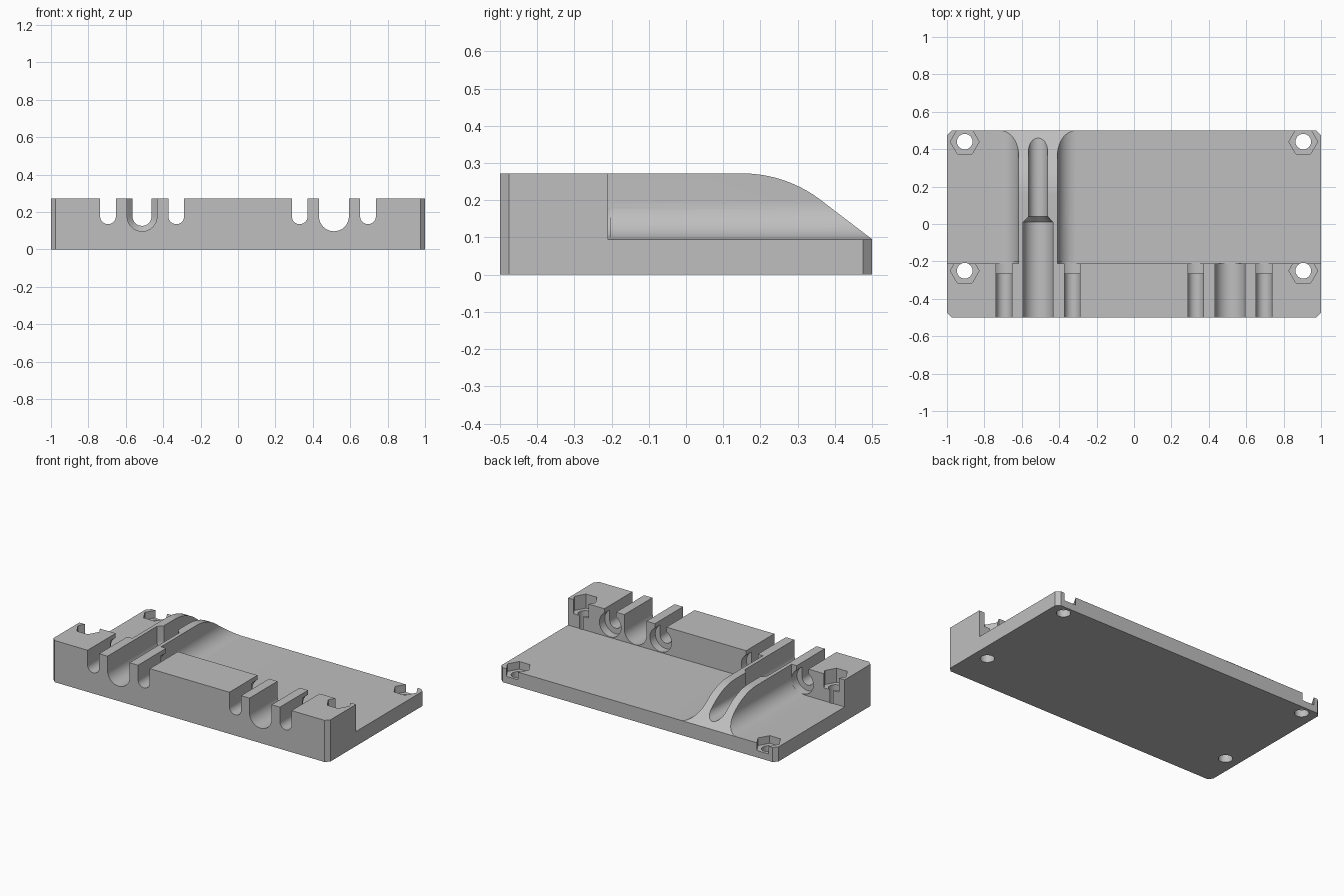
import bpy
import bmesh
from math import sin, cos, pi, radians

cube = bpy.data.objects.get("Cube")
if cube:
    bpy.data.objects.remove(cube, do_unlink=True)

TOP, DECK, WALL_Y = 0.272, 0.095, -0.21
RIDGE_X, RIDGE_HALF, FILLET = -0.513, 0.104, 0.1
BORE_Z = 0.177


def arc(cx, cy, r, a0, a1, n=16):
    steps = [radians(a0 + (a1 - a0) * i / n) for i in range(n + 1)]
    return [(cx + r * cos(a), cy + r * sin(a)) for a in steps]


def loft(name, rings):
    """Closed solid skinned through rings that share a point count."""
    bm = bmesh.new()
    loops = [[bm.verts.new(p) for p in ring] for ring in rings]
    bm.faces.new(loops[0])
    bm.faces.new(loops[-1])
    n = len(loops[0])
    for a, b in zip(loops, loops[1:]):
        for i in range(n):
            j = (i + 1) % n
            bm.faces.new((a[i], a[j], b[j], b[i]))
    bmesh.ops.recalc_face_normals(bm, faces=bm.faces)
    mesh = bpy.data.meshes.new(name)
    bm.to_mesh(mesh)
    bm.free()
    obj = bpy.data.objects.new(name, mesh)
    bpy.context.collection.objects.link(obj)
    return obj


def along_y(name, sections):
    """Sections are (y, profile in x and z)."""
    return loft(name, [[(x, y, z) for x, z in prof] for y, prof in sections])


def along_z(name, prof, z0, z1):
    return loft(name, [[(x, y, z) for x, y in prof] for z in (z0, z1)])


def u_slot(cx, r):
    return [(cx - r, 0.4)] + arc(cx, BORE_Z, r, 180, 360) + [(cx + r, 0.4)]


def cut(body, cutter):
    cutter.hide_render = True
    mod = body.modifiers.new("cut", 'BOOLEAN')
    mod.operation = 'DIFFERENCE'
    mod.solver = 'EXACT'
    mod.object = cutter
    bpy.context.view_layer.objects.active = body
    bpy.ops.object.modifier_apply(modifier=mod.name)
    bpy.data.objects.remove(cutter, do_unlink=True)


# Solid block with chamfered upright corners
c = 0.025
outline = [(1 - c, -0.5), (1, c - 0.5), (1, 0.5 - c), (1 - c, 0.5)]
outline += [(-x, y) for x, y in reversed(outline)]
body = along_z("mounting_base", outline, 0, TOP)

# Low deck on both sides of the ridge, with a concave fillet at the ridge foot
for side, end in ((1, 1.1), (-1, -1.1)):
    foot = RIDGE_HALF + FILLET
    prof = [(RIDGE_X + side * x, z)
            for x, z in arc(foot, DECK + FILLET, FILLET, 180, 270)]
    prof = [(prof[0][0], 0.4)] + prof + [(end, DECK), (end, 0.4)]
    cut(body, along_y("deck_cutter", [(WALL_Y, prof), (0.6, prof)]))

# Rounded slope at the rear end of the ridge
R, tilt = 0.35, 39
slope = arc(0.15, TOP - R, R, 90, 90 - tilt)
run = 0.5 - slope[-1][0]
drop = slope[-1][1] - DECK
slope += [(0.5 + run * 0.2, DECK - drop * 0.2), (0.53, 0.4), (0.15, 0.4)]
cut(body, loft("slope_cutter",
               [[(x, y, z) for y, z in slope] for x in (-0.85, -0.15)]))

# Stepped cable channel through the wall and the ridge
wide, narrow = u_slot(RIDGE_X, 0.08), u_slot(RIDGE_X, 0.051)
cut(body, along_y("cable_cutter",
                  [(-0.6, wide), (0.01, wide), (0.04, narrow), (0.6, narrow)]))

# Plain connector slot through the wall
plain = u_slot(-RIDGE_X, 0.08)
cut(body, along_y("connector_cutter", [(-0.6, plain), (-0.2, plain)]))

# Screw slots, each with a round recess on the rear of the wall
for x in (-0.695, -0.33, 0.33, 0.695):
    slot = u_slot(x, 0.042)
    cut(body, along_y("screw_slot_cutter", [(-0.6, slot), (-0.2, slot)]))
    ring = arc(x, BORE_Z, 0.078, 0, 360, 32)[:-1]
    cut(body, along_y("recess_cutter", [(-0.265, ring), (-0.203, ring)]))

# Bolt holes with hexagonal nut pockets
for x in (-0.905, 0.905):
    for y, floor in ((0.44, 0.045), (-0.25, 0.18)):
        nut = arc(x, y, 0.077, 0, 360, 6)[:-1]
        cut(body, along_z("nut_cutter", nut, floor, 0.4))
        hole = arc(x, y, 0.042, 0, 360, 32)[:-1]
        cut(body, along_z("hole_cutter", hole, -0.1, 0.4))

# Single grey finish
grey = bpy.data.materials.new("plain_grey")
grey.use_nodes = True
colour = (0.52, 0.52, 0.52, 1)
grey.diffuse_color = colour
grey.node_tree.nodes["Principled BSDF"].inputs["Base Color"].default_value = colour
body.data.materials.clear()
body.data.materials.append(grey)
for face in body.data.polygons:
    face.material_index = 0

bpy.ops.object.select_all(action='DESELECT')
body.select_set(True)
bpy.context.view_layer.objects.active = body
bpy.ops.object.shade_smooth_by_angle(angle=radians(25))
